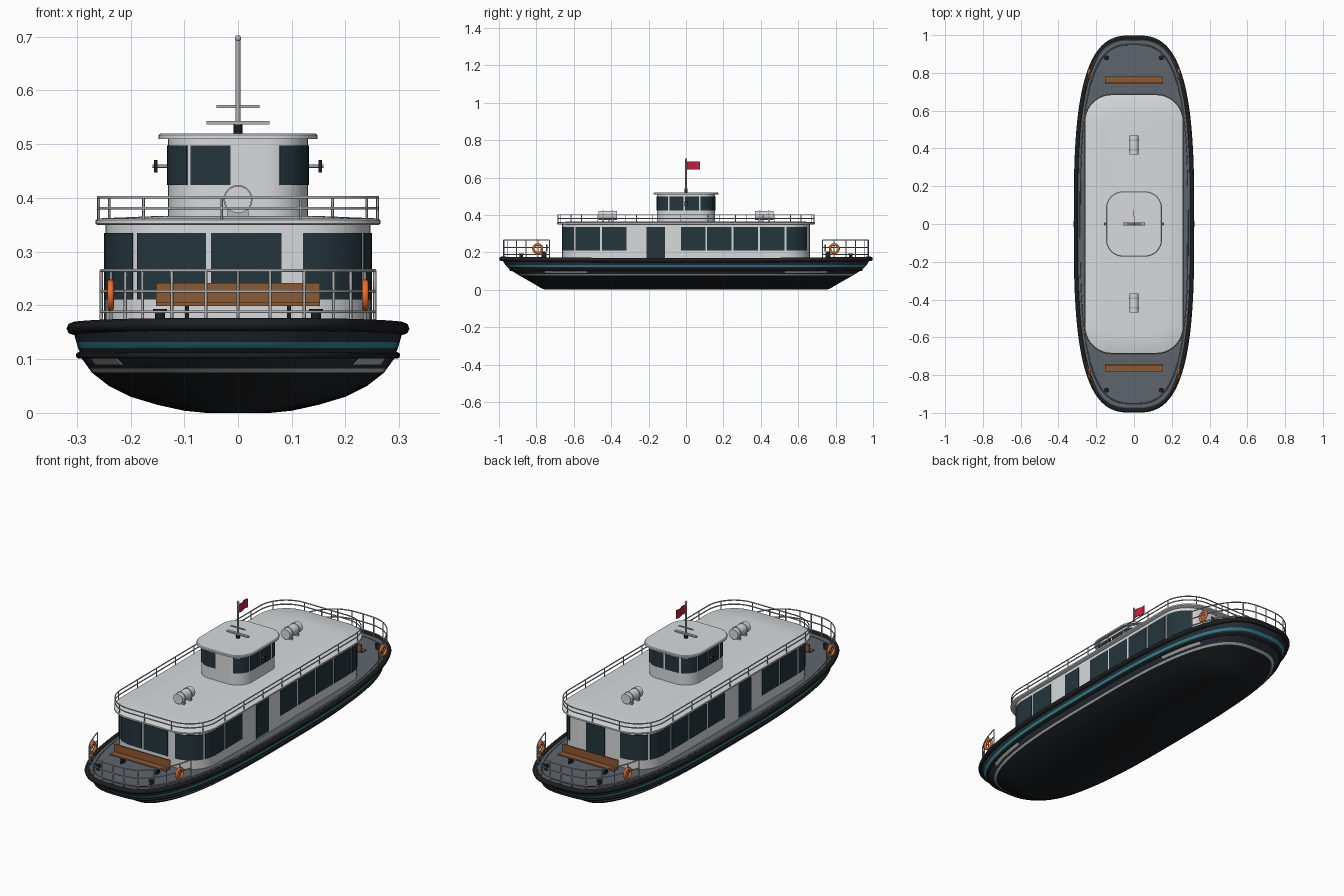
import bpy, math
from math import sin, cos, pi
from mathutils import Vector

if "Cube" in bpy.data.objects:
    bpy.data.objects.remove(bpy.data.objects["Cube"])


def material(name, r, g, b):
    m = bpy.data.materials.new(name)
    m.diffuse_color = (r, g, b, 1)
    m.use_nodes = True
    m.node_tree.nodes["Principled BSDF"].inputs["Base Color"].default_value = m.diffuse_color
    return m


BLACK = material("black", .012, .013, .015)
NAVY = material("navy", .02, .028, .04)
TEAL = material("teal", .03, .24, .28)
STRIPE = material("stripe", .42, .43, .43)
DECK = material("deck_grey", .11, .13, .15)
WHITE = material("white", .68, .70, .72)
GLASS = material("glass", .018, .035, .045)
STEEL = material("steel", .45, .46, .47)
WOOD = material("wood", .26, .10, .035)
ORANGE = material("orange", .85, .15, .02)
RED = material("red", .55, .015, .06)


def finish(ob, mat, angle=35):
    if mat:
        ob.data.materials.append(mat)
    bpy.ops.object.select_all(action='DESELECT')
    ob.select_set(True)
    bpy.context.view_layer.objects.active = ob
    if ob.type == 'MESH':
        bpy.ops.object.shade_smooth_by_angle(angle=math.radians(angle))
    return ob


def loft(name, rings, mat, caps=(True, True)):
    n = len(rings[0])
    faces = [(i * n + j, i * n + (j + 1) % n, (i + 1) * n + (j + 1) % n, (i + 1) * n + j)
             for i in range(len(rings) - 1) for j in range(n)]
    if caps[0]:
        faces.append(tuple(range(n))[::-1])
    if caps[1]:
        faces.append(tuple(range((len(rings) - 1) * n, len(rings) * n)))
    me = bpy.data.meshes.new(name)
    me.from_pydata([p for r in rings for p in r], [], faces)
    ob = bpy.data.objects.new(name, me)
    bpy.context.collection.objects.link(ob)
    return finish(ob, mat)


def tubes(name, paths, radius, mat, cyclic=False, res=2):
    cu = bpy.data.curves.new(name, 'CURVE')
    cu.dimensions, cu.bevel_depth, cu.bevel_resolution, cu.use_fill_caps = '3D', radius, res, True
    for path in paths:
        sp = cu.splines.new('POLY')
        sp.points.add(len(path) - 1)
        for q, p in zip(sp.points, path):
            q.co = (*p, 1)
        sp.use_cyclic_u = cyclic and len(path) > 2
    ob = bpy.data.objects.new(name, cu)
    bpy.context.collection.objects.link(ob)
    return finish(ob, mat)


def box(name, c, size, mat):
    bpy.ops.mesh.primitive_cube_add(size=1, location=c)
    ob = bpy.context.object
    ob.name, ob.scale = name, size
    return finish(ob, mat)


def cyl(name, c, r, h, mat, rot=(0, 0, 0), n=24):
    bpy.ops.mesh.primitive_cylinder_add(radius=r, depth=h, location=c, rotation=rot, vertices=n)
    bpy.context.object.name = name
    return finish(bpy.context.object, mat)


# Plan curves: hull superellipse and rounded rectangle
def oval(w, l, z, sheer=0, a0=0, a1=2 * pi, n=128):
    pts = []
    for i in range(n):
        t = a0 + (a1 - a0) * i / n
        c, s = cos(t), sin(t)
        y = l * math.copysign(abs(s) ** (2 / 3), s)
        pts.append((w * math.copysign(abs(c) ** (2 / 3), c), y, z + sheer * y * y))
    return pts


def rect_at(a, b, r, s, off=0):
    q = pi * r / 2
    for i, (cx, cy) in enumerate([(1, -1), (1, 1), (-1, 1), (-1, -1)]):
        c, k = Vector((cx * (a - r), cy * (b - r))), i * pi / 2
        length = 2 * ((b - r) if i % 2 == 0 else (a - r))
        if s <= q:
            t = k - pi / 2 + s / r
            return c + (r + off) * Vector((cos(t), sin(t)))
        s -= q
        if s <= length or i == 3:
            return c + (r + off) * Vector((cos(k), sin(k))) + s * Vector((-sin(k), cos(k)))
        s -= length


def perimeter(a, b, r):
    return 4 * (a + b) - 8 * r + 2 * pi * r


def rect(a, b, r, z, n=10):
    pts = []
    for i, (cx, cy) in enumerate([(1, -1), (1, 1), (-1, 1), (-1, -1)]):
        for j in range(n + 1):
            t = (i - 1 + j / n) * pi / 2
            pts.append((cx * (a - r) + r * cos(t), cy * (b - r) + r * sin(t), z))
    return pts


def panel(name, wall, s0, s1, z0, z1):
    rings = []
    for i in range(9):
        s = s0 + (s1 - s0) * i / 8
        p, q = rect_at(*wall, s, .002), rect_at(*wall, s, -.003)
        rings.append([(*p, z0), (*p, z1), (*q, z1), (*q, z0)])
    loft(name, rings, GLASS)


# Hull in painted bands
HULL = [(0, .06, .75), (.004, .1, .765), (.015, .15, .785), (.03, .2, .81), (.05, .24, .845),
        (.075, .272, .89), (.1, .29, .93), (.125, .299, .96), (.157, .308, .985)]


def hull_size(z):
    for (z0, w0, l0), (z1, w1, l1) in zip(HULL, HULL[1:]):
        if z <= z1:
            f = (z - z0) / (z1 - z0)
            return w0 + f * (w1 - w0), l0 + f * (l1 - l0)


for name, z0, z1, mat in [("hull_bottom", 0, .075, BLACK), ("boot_stripe", .075, .083, STRIPE),
                          ("lower_topsides", .083, .121, NAVY), ("teal_stripe", .121, .132, TEAL),
                          ("upper_topsides", .132, .157, NAVY)]:
    zs = [z0] + [h[0] for h in HULL if z0 < h[0] < z1] + [z1]
    loft(name, [oval(*hull_size(z), z, .008 if z > .15 else 0) for z in zs], mat, (z0 == 0, False))
loft("deck", [oval(.308, .985, .157, .008), oval(.304, .98, .162, .008)], DECK, (False, True))
tubes("gunwale_fender", [oval(.307, .987, .157, .008)], .012, BLACK, True)
tubes("deck_edge", [oval(.285, .95, .162, .008)], .003, DECK, True, 1)
tubes("rubbing_strake", [oval(.296, .94, .107)], .006, BLACK, True)

# Light plates on the hull quarters
for sx in (-1, 1):
    for sy in (-1, 1):
        rings = []
        for i in range(9):
            y, ring = .53 + .225 * i / 8, []
            for z, off in [(.089, .003), (.101, .003), (.101, -.004), (.089, -.004)]:
                w, l = hull_size(z)
                ring.append((sx * (w * (1 - (y / l) ** 3) ** (1 / 3) + off), sy * y, z))
            rings.append(ring)
        loft("hull_plate", rings, STRIPE)

# Saloon with wraparound windows and three doors
CABIN = (.247, .662, .13)
loft("cabin", [rect(*CABIN, .155), rect(*CABIN, .352)], WHITE)
pitch = (perimeter(*CABIN) - .03) / 24
for k in range(24):
    if k % 7 not in (3, 4) or k > 20:
        panel("cabin_window", CABIN, k * pitch + .004, (k + 1) * pitch - .006, .211, .335)
for k in (4, 11, 18):
    panel("cabin_door", CABIN, k * pitch - .04, k * pitch + .06, .17, .335)
loft("cabin_roof", [rect(.262, .687, .145, .35), rect(.265, .69, .148, .352), rect(.265, .69, .148, .359),
                    rect(.258, .683, .141, .362), rect(.16, .58, .08, .366)], WHITE)

# Wheelhouse
HOUSE = (.13, .155, .08)
loft("wheelhouse", [rect(*HOUSE, .36), rect(*HOUSE, .512)], WHITE)
pitch = perimeter(*HOUSE) / 12
for k in range(11):
    panel("wheelhouse_window", HOUSE, .028 + k * pitch, .02 + (k + 1) * pitch, .424, .498)
loft("wheelhouse_roof", [rect(.148, .173, .09, .51), rect(.148, .173, .09, .517),
                         rect(.144, .169, .086, .52)], WHITE)
for sx in (-1, 1):
    box("side_lamp", (sx * .153, 0, .459), (.006, .016, .024), BLACK)
    tubes("lamp_bracket", [[(sx * .128, 0, .459), (sx * .159, 0, .459)]], .003, STEEL)

# Roof railing
RAIL = (.26, .685, .143)
tubes("roof_rails", [rect(*RAIL, z) for z in (.381, .401)], .0028, STEEL, True, 1)
P = perimeter(*RAIL)
posts = [rect_at(*RAIL, P * i / 24) for i in range(24)]
tubes("roof_rail_posts", [[(*p, .358), (*p, .401)] for p in posts], .0025, STEEL, res=1)

# Mast, radar bars and flag
cyl("mast_base", (0, 0, .528), .008, .018, BLACK)
tubes("mast", [[(0, 0, .53), (0, 0, .698)]], .0045, STEEL)
bpy.ops.mesh.primitive_uv_sphere_add(segments=16, ring_count=8, radius=.006, location=(0, 0, .697))
bpy.context.object.name = "mast_ball"
finish(bpy.context.object, STEEL)
box("radar_bar", (0, 0, .54), (.118, .014, .007), STEEL)
box("antenna_bar", (0, 0, .57), (.08, .006, .005), STEEL)
rings = []
for i in range(13):
    y = .004 + .071 * i / 12
    x = .004 * sin(i / 12 * 2 * pi)
    rings.append([(x - .001, y, .642), (x + .001, y, .642), (x + .001, y, .685), (x - .001, y, .685)])
loft("flag", rings, RED)

# Items repeated at both ends
for sy in (-1, 1):
    # Life raft canister with bands
    y = sy * .418
    cyl("raft_canister", (0, y, .397), .025, .1, WHITE, (pi / 2, 0, 0))
    for dy in (-.025, .025):
        cyl("raft_band", (0, y + dy, .397), .027, .008, STEEL, (pi / 2, 0, 0))
        box("raft_cradle", (0, y + dy, .37), (.04, .01, .014), STEEL)
    # Deck railing
    a = math.asin((.73 / .975) ** 1.5)
    arc = [(x, sy * y, z) for x, y, z in oval(.305, .975, 0, 0, a, (pi - a) * 1 + (pi - 2 * a) / 60, 61)]
    # Resample evenly for the posts
    acc = [0]
    for p, q in zip(arc, arc[1:]):
        acc.append(acc[-1] + (Vector(p) - Vector(q)).length)
    ends = [min(range(len(arc)), key=lambda i: abs(acc[i] - acc[-1] * k / 12)) for k in range(13)]
    tubes("deck_rails", [[(x, y, z) for x, y, _ in arc] for z in (.188, .226, .265)], .0028, STEEL, res=1)
    tubes("deck_rail_posts", [[(*arc[i][:2], .16), (*arc[i][:2], .265)] for i in ends], .003, STEEL, res=1)
    # Bench
    box("bench_seat", (0, sy * .765, .202), (.305, .032, .007), WOOD)
    box("bench_back", (0, sy * .745, .223), (.305, .007, .038), WOOD)
    for sx in (-1, 1):
        box("bench_leg", (sx * .095, sy * .76, .182), (.008, .026, .036), BLACK)
        # Mooring bollard
        cyl("bollard", (sx * .145, sy * .88, .177), .009, .026, BLACK, n=16)
        cyl("bollard_cap", (sx * .145, sy * .88, .19), .013, .006, BLACK, n=16)
        # Lifebuoy
        bpy.ops.mesh.primitive_torus_add(location=(sx * .237, sy * .793, .219), rotation=(0, pi / 2, 0),
                                         major_radius=.023, minor_radius=.0065,
                                         major_segments=32, minor_segments=10)
        bpy.context.object.name = "lifebuoy"
        finish(bpy.context.object, ORANGE, 60)
